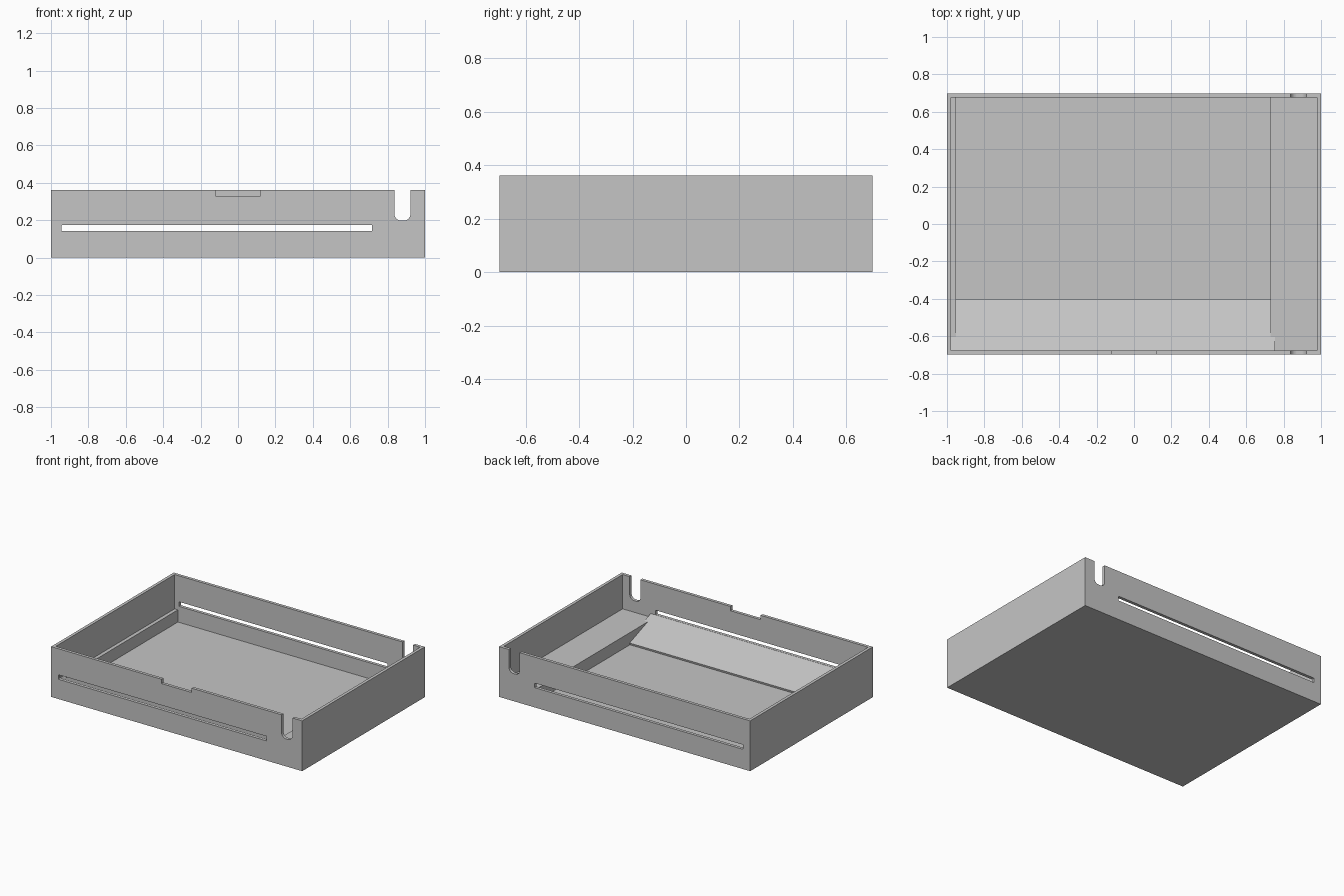
import bpy
import bmesh

cube = bpy.data.objects.get("Cube")
if cube:
    bpy.data.objects.remove(cube, do_unlink=True)

grey = bpy.data.materials.new("plain grey")
grey.use_nodes = True
grey.diffuse_color = (0.56, 0.56, 0.56, 1)
grey.node_tree.nodes["Principled BSDF"].inputs["Base Color"].default_value = grey.diffuse_color

# Overall sizes
HX, HY, H = 1.0, 0.698, 0.362
WALL, FLOOR, LEDGE = 0.022, 0.027, 0.115
IX, IY = HX - WALL, HY - WALL
EMBED = 0.01


def prism(name, profile, x0, x1):
    """Extrude a (y, z) profile along x."""
    bm = bmesh.new()
    face = bm.faces.new([bm.verts.new((x0, y, z)) for y, z in profile])
    ext = bmesh.ops.extrude_face_region(bm, geom=[face])
    verts = [g for g in ext["geom"] if isinstance(g, bmesh.types.BMVert)]
    bmesh.ops.translate(bm, verts=verts, vec=(x1 - x0, 0, 0))
    bmesh.ops.recalc_face_normals(bm, faces=bm.faces)
    mesh = bpy.data.meshes.new(name)
    bm.to_mesh(mesh)
    bm.free()
    mesh.materials.append(grey)
    obj = bpy.data.objects.new(name, mesh)
    bpy.context.collection.objects.link(obj)
    return obj


def box(name, x0, x1, y0, y1, z0, z1):
    return prism(name, [(y0, z0), (y1, z0), (y1, z1), (y0, z1)], x0, x1)


def round_edges(obj, radius, test):
    """Bevel the edges along y that pass the test on their midpoint."""
    bm = bmesh.new()
    bm.from_mesh(obj.data)
    edges = [e for e in bm.edges
             if abs(e.verts[0].co.y - e.verts[1].co.y) > 0.1
             and test((e.verts[0].co + e.verts[1].co) / 2)]
    bmesh.ops.bevel(bm, geom=edges, offset=radius, segments=8, profile=0.5, affect="EDGES")
    bm.to_mesh(obj.data)
    bm.free()


def cut(obj, cutter):
    """Subtract the cutter, keep the result and delete the cutter."""
    cutter.hide_render = True
    mod = obj.modifiers.new("cut", "BOOLEAN")
    mod.operation = "DIFFERENCE"
    mod.solver = "EXACT"
    mod.object = cutter
    graph = bpy.context.evaluated_depsgraph_get()
    mesh = bpy.data.meshes.new_from_object(obj.evaluated_get(graph))
    obj.modifiers.clear()
    obj.data = mesh
    bpy.data.objects.remove(cutter, do_unlink=True)


# Open tray with thin walls
tray = box("tray", -HX, HX, -HY, HY, 0, H)
cut(tray, box("cavity", -IX, IX, -IY, IY, FLOOR, H + 0.1))

# Long slot through the front and back walls
slot = box("slot", -0.943, 0.717, -1, 1, 0.142, 0.175)
round_edges(slot, 0.004, lambda p: True)
cut(tray, slot)

# Rounded cable notches in the front and back walls
notch = box("notch", 0.836, 0.922, -1, 1, 0.198, H + 0.1)
round_edges(notch, 0.036, lambda p: p.z < 0.25)
cut(tray, notch)

# Shallow finger notch in the front rim
cut(tray, box("finger_notch", -0.12, 0.12, -1, 0, 0.331, H + 0.1))

# Raised ledges along both sides
for name, x0, x1 in (("right_ledge", -IX - EMBED, -0.952),
                     ("left_ledge", 0.729, IX + EMBED)):
    box(name, x0, x1, -IY - EMBED, IY + EMBED, FLOOR - EMBED, LEDGE)

# Sloping ramp inside the front wall, with a small undercut lip
prism("front_ramp", [(-IY - 0.003, 0.0145), (-0.406, 0.0145),
                     (-0.4, 0.041), (-IY - 0.003, 0.142)], -IX - EMBED, 0.755)
